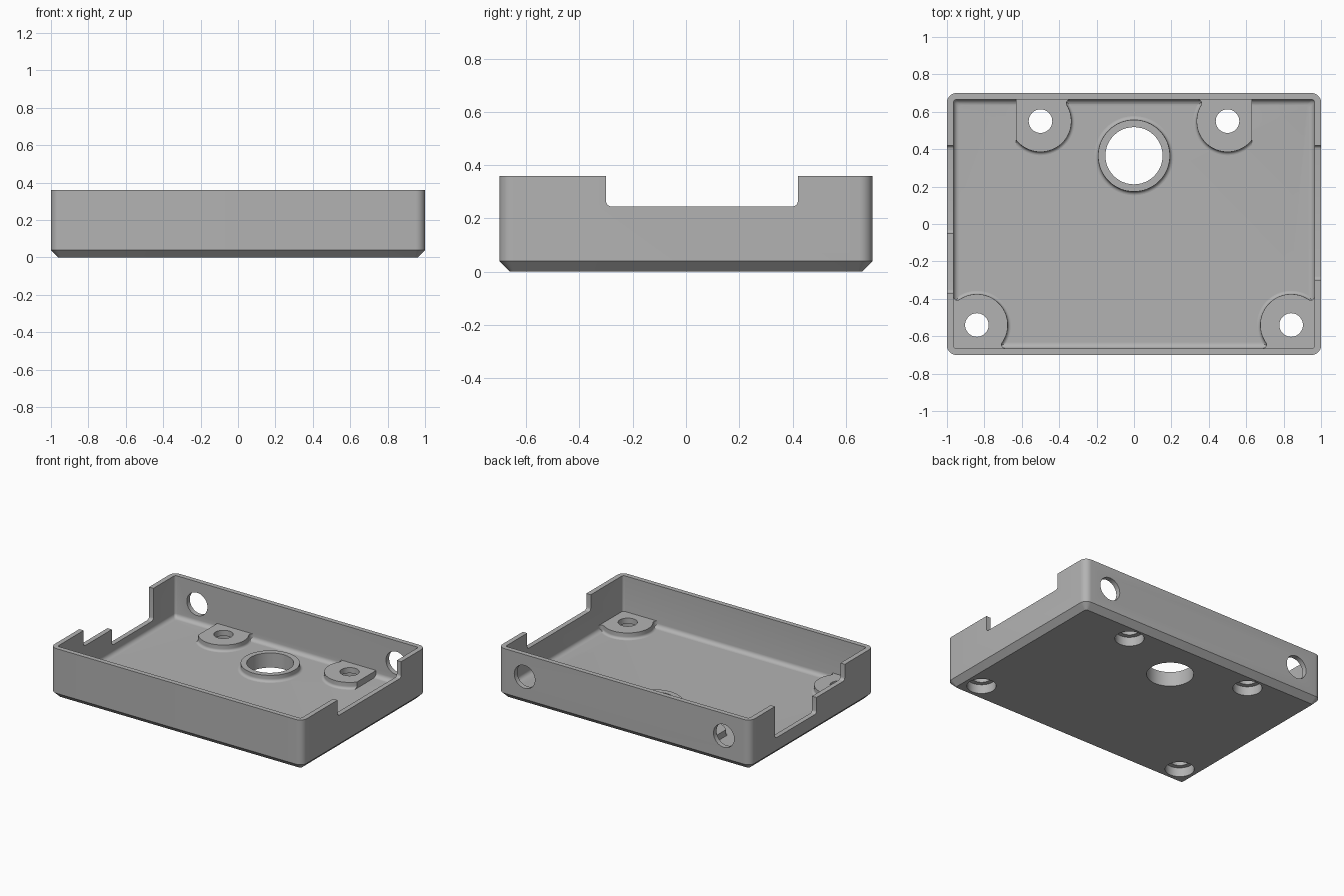
import bpy, bmesh, math
from math import sin, cos, pi, sqrt, atan2, asin

cube = bpy.data.objects.get("Cube")
if cube:
    bpy.data.objects.remove(cube, do_unlink=True)

FLOOR, RIM, TOP = 0.06, 0.36, 0.105
HX, HY, WALL = 1.0, 0.7, 0.035

grey = bpy.data.materials.new("plain grey")
grey.use_nodes = True
grey.diffuse_color = (0.45, 0.45, 0.45, 1)
grey.node_tree.nodes["Principled BSDF"].inputs["Base Color"].default_value = grey.diffuse_color


def loft(name, rings):
    """Closed solid through a list of equal-length rings of 3D points."""
    bm = bmesh.new()
    loops = [[bm.verts.new(p) for p in ring] for ring in rings]
    n = len(loops[0])
    for a, b in zip(loops, loops[1:]):
        for i in range(n):
            j = (i + 1) % n
            bm.faces.new((a[i], a[j], b[j], b[i]))
    bm.faces.new(loops[0])
    bm.faces.new(loops[-1])
    bmesh.ops.recalc_face_normals(bm, faces=bm.faces)
    mesh = bpy.data.meshes.new(name)
    bm.to_mesh(mesh)
    bm.free()
    mesh.materials.append(grey)
    obj = bpy.data.objects.new(name, mesh)
    bpy.context.collection.objects.link(obj)
    return obj


def arc(cx, cy, r, a0, a1, n):
    return [(cx + r * cos(a0 + (a1 - a0) * i / n), cy + r * sin(a0 + (a1 - a0) * i / n))
            for i in range(n + 1)]


def at_z(points, z):
    return [(x, y, z) for x, y in points]


def rounded_rect(hx, hy, r, z):
    pts = []
    for k, (sx, sy) in enumerate(((1, 1), (-1, 1), (-1, -1), (1, -1))):
        pts += arc(sx * (hx - r), sy * (hy - r), r, k * pi / 2, (k + 1) * pi / 2, 8)
    return at_z(pts, z)


def foot(q, steps=6):
    """Offsets and heights of a concave fillet standing on the floor."""
    return [(q * (1 - sin(t)), FLOOR + q * (1 - cos(t)))
            for t in (pi / 2 * i / steps for i in range(steps + 1))]


# Tray shell: chamfered base, rounded corners, filleted inner floor
ix, iy = HX - WALL, HY - WALL
rings = [rounded_rect(HX - 0.04, HY - 0.04, 0.015, 0),
         rounded_rect(HX, HY, 0.05, 0.04),
         rounded_rect(HX, HY, 0.05, RIM),
         rounded_rect(ix, iy, 0.015, RIM)]
rings += [rounded_rect(ix - f, iy - f, 0.015, z) for f, z in reversed(foot(0.03))]
tray = loft("tray_shell", rings)


# Mounting bosses blending into the walls
def boss_outline(f, d, corner):
    R, r, e = 0.165 + f, 0.02 - f, 0.015
    s = sqrt((R + r) ** 2 - (d - r) ** 2)
    phi = atan2(s, d - r)
    start = [(d + e, s)] + arc(d - r, s, r, 0, phi - pi, 6)
    if corner:
        half = start + arc(0, 0, R, phi, 3 * pi / 4, 16)[1:]
        other = [(-y, -x) for x, y in reversed(half[:-1])]
        return half + other + [(d + e, -d - e)]
    flat = 0.13
    pts = start + arc(0, 0, R, phi, pi + asin(flat / R), 30)[1:] + [(d + e, -flat)]
    return [(-y, x) for x, y in pts]


def make_boss(name, cx, cy, side, d, corner):
    layers = [(0.018, FLOOR - 0.005)] + foot(0.018) + [(0, TOP)]
    return loft(name, [[(side * (cx + x), cy + y, z) for x, y in boss_outline(f, d, corner)]
                       for f, z in layers])


HOLES = ((0.84, -0.54, True, "front"), (0.5, 0.55, False, "back"))
parts = [tray]
for side, word in ((1, "left"), (-1, "right")):
    for cx, cy, corner, row in HOLES:
        d = ix - cx if corner else iy - cy
        parts.append(make_boss(f"{row}_{word}_boss", cx, cy, side, d, corner))

# Raised collar around the large opening
PORT_Y = 0.365
layers = [(0.02, FLOOR - 0.005)] + foot(0.02) + [(0, TOP)]
collar = loft("collar", [at_z(arc(0, PORT_Y, 0.192 + f, 0, 2 * pi, 64)[:-1], z) for f, z in layers])
parts.append(collar)

# Cutters
cutters = []


def cut_cylinder(x, y, r, z0, z1):
    circle = arc(x, y, r, 0, 2 * pi, 48)[:-1]
    cutters.append(loft("cutter", [at_z(circle, z0), at_z(circle, z1)]))


def cut_notch(side, y0, y1, z, r=0.02):
    profile = (arc(y0 + r, z + r, r, pi, 1.5 * pi, 6) + arc(y1 - r, z + r, r, 1.5 * pi, 2 * pi, 6)
               + [(y1, 0.5), (y0, 0.5)])
    cutters.append(loft("cutter", [[(side * x, y, h) for y, h in profile] for x in (0.9, 1.1)]))


cut_cylinder(0, PORT_Y, 0.153, -0.1, 0.2)
for side in (1, -1):
    for cx, cy, corner, row in HOLES:
        cut_cylinder(side * cx, cy, 0.063, -0.1, 0.2)
        cut_cylinder(side * cx, cy, 0.095, -0.1, 0.065)
    # Round holes in the back wall
    circle = arc(side * 0.79, 0.2, 0.082, 0, 2 * pi, 48)[:-1]
    cutters.append(loft("cutter", [[(x, y, z) for x, z in circle] for y in (0.6, 0.8)]))
cut_notch(1, -0.3, 0.42, 0.245)
cut_notch(-1, -0.37, 0.0, 0.245)
cut_notch(-1, -0.05, 0.42, 0.13)

for part in parts:
    bpy.context.view_layer.objects.active = part
    for cutter in cutters:
        mod = part.modifiers.new("cut", "BOOLEAN")
        mod.operation, mod.solver, mod.object = "DIFFERENCE", "EXACT", cutter
        bpy.ops.object.modifier_apply(modifier=mod.name)
for cutter in cutters:
    bpy.data.objects.remove(cutter, do_unlink=True)

# Smooth the rounded surfaces, keep edges crisp
bpy.ops.object.select_all(action="DESELECT")
for part in parts:
    part.select_set(True)
bpy.context.view_layer.objects.active = tray
bpy.ops.object.shade_smooth_by_angle(angle=math.radians(30))
